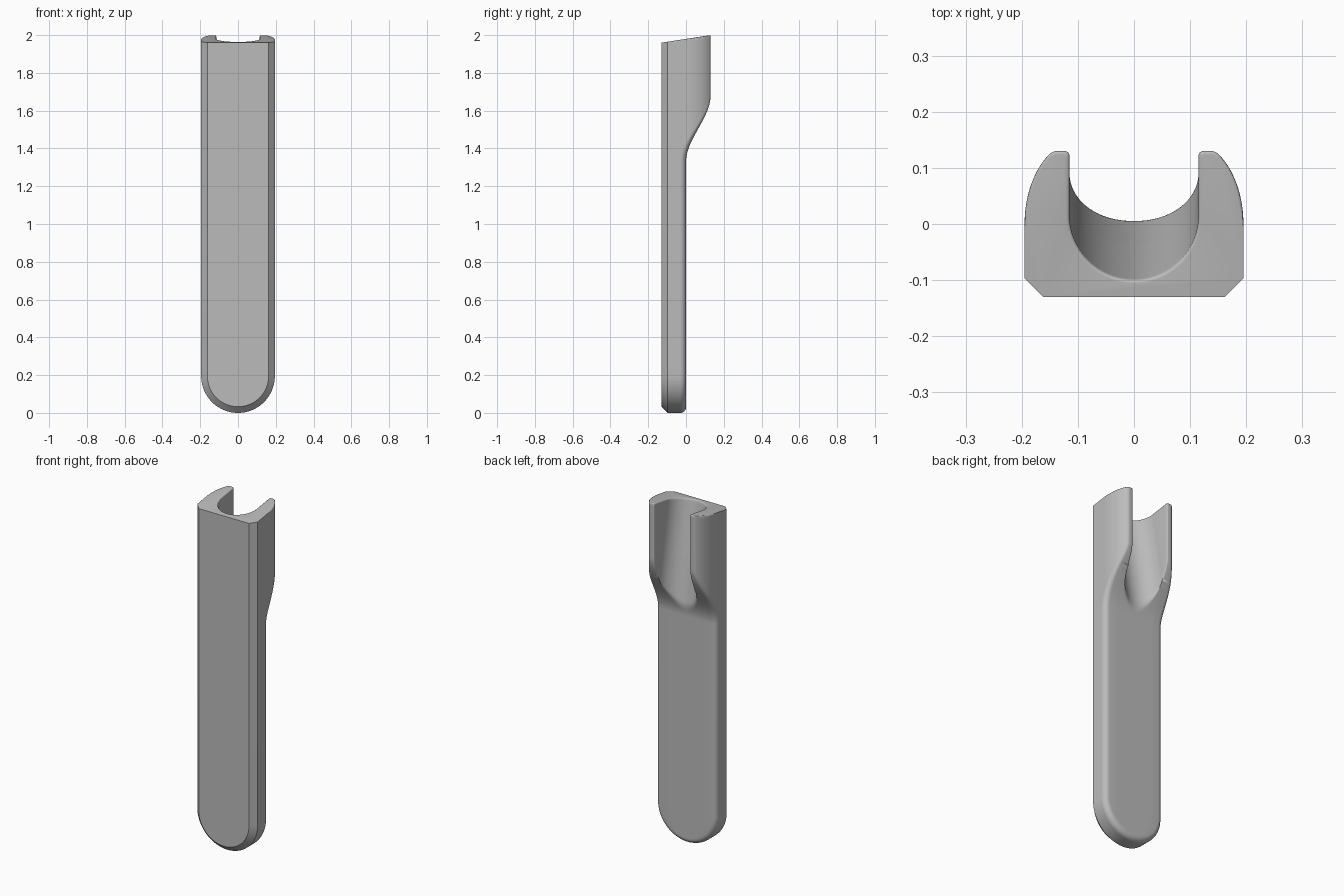
import bpy
import bmesh
from math import sin, cos, pi, sqrt

if "Cube" in bpy.data.objects:
    bpy.data.objects.remove(bpy.data.objects["Cube"])

HALF, BORE, FRONT, BACK, CHAMFER = 0.195, 0.115, -0.13, 0.13, 0.033
HEIGHT, LIP = 2.0, 0.006


def clamp(v):
    return max(0.0, min(1.0, v))


def smooth_min(a, b, k=0.012):
    h = clamp(0.5 + 0.5 * (b - a) / k)
    return b + (a - b) * h - k * h * (1 - h)


def back_depth(z):
    # flat handle swelling into the socket
    t = clamp((z - 1.33) / 0.35)
    return BACK * t * t * (3 - 2 * t)


def side_inset(y):
    # elliptical narrowing of the socket arms
    return 0.1 * (1 - sqrt(1 - (max(y, 0) / 0.15) ** 2))


def half_section(z, phi, g):
    """Points from the middle of the back round to the front; g shrinks the rim."""
    b = back_depth(z) - g
    centre = 0.005 + BORE - 0.175 * (z - 1.4)
    radius = BORE + g
    swell = clamp(b / BACK)
    fillet = 0.03 + (0.007 - 0.03) * swell
    pts = []

    def inner(x, y):
        pts.append((x * cos(phi), y, z if phi == 0 else HALF - (HALF - fillet) * sin(phi)))

    def outer(inset, y):
        r = HALF - inset
        pts.append((r * cos(phi), y, z if phi == 0 else HALF - r * sin(phi)))

    # tilted bore
    for i in range(25):
        t = i / 24 * pi / 2
        inner(radius * sin(t), smooth_min(b, centre - radius * cos(t)))
    # rounded inner edge of the arm
    r = min(0.008, max(0.0, b - centre))
    for i in range(5):
        a = i / 4 * pi / 2
        inner(radius + r * (1 - cos(a)), b - r + r * sin(a))
    # rounded outer edge of the arm
    for i in range(6, -1, -1):
        a = i / 6 * pi / 2
        y = b - fillet + fillet * sin(a)
        outer(side_inset(y) + fillet * (1 - cos(a)) + g * clamp(y / 0.03), y)
    # side wall
    low = -0.032
    for i in range(1, 13):
        y = (b - fillet) + (low - b + fillet) * i / 12
        outer(side_inset(y) + g * clamp(y / 0.03), y)
    # front chamfer
    outer(0, FRONT + CHAMFER)
    outer(CHAMFER, FRONT)
    # slanted top
    slant = 0.154 * clamp((z - 1.65) / (HEIGHT - 1.65))
    return [(x, y, zz + (y - BACK) * slant) for x, y, zz in pts]


# rows from the round foot to the rim
rows = [(0.0, (1 - i / 24) * pi / 2, 0) for i in range(24)]
rows += [(HALF, 0, 0)]
rows += [(1.3 + 0.0075 * i, 0, 0) for i in range(54)]
rows += [(1.74 + 0.04 * i, 0, 0) for i in range(7)]
for i in range(5):
    a = i / 4 * pi / 2
    rows.append((HEIGHT - LIP + LIP * sin(a), 0, LIP * (1 - cos(a))))

bm = bmesh.new()
loops = []
for row in rows:
    half = half_section(*row)
    ring = half + [(-x, y, z) for x, y, z in reversed(half[1:])]
    loops.append([bm.verts.new(p) for p in ring])
count = len(loops[0])
for lower, upper in zip(loops, loops[1:]):
    for i in range(count):
        j = (i + 1) % count
        bm.faces.new((lower[i], lower[j], upper[j], upper[i]))
bm.faces.new(loops[-1])
bmesh.ops.remove_doubles(bm, verts=bm.verts, dist=0.00005)
bmesh.ops.recalc_face_normals(bm, faces=bm.faces)

mesh = bpy.data.meshes.new("socketed_handle")
bm.to_mesh(mesh)
bm.free()
handle = bpy.data.objects.new("socketed_handle", mesh)
bpy.context.collection.objects.link(handle)

# plain grey finish
grey = bpy.data.materials.new("plain_grey")
grey.use_nodes = True
colour = (0.5, 0.5, 0.5, 1)
grey.diffuse_color = colour
grey.node_tree.nodes["Principled BSDF"].inputs["Base Color"].default_value = colour
mesh.materials.append(grey)

bpy.ops.object.select_all(action="DESELECT")
handle.select_set(True)
bpy.context.view_layer.objects.active = handle
bpy.ops.object.shade_smooth_by_angle(angle=pi / 6)
